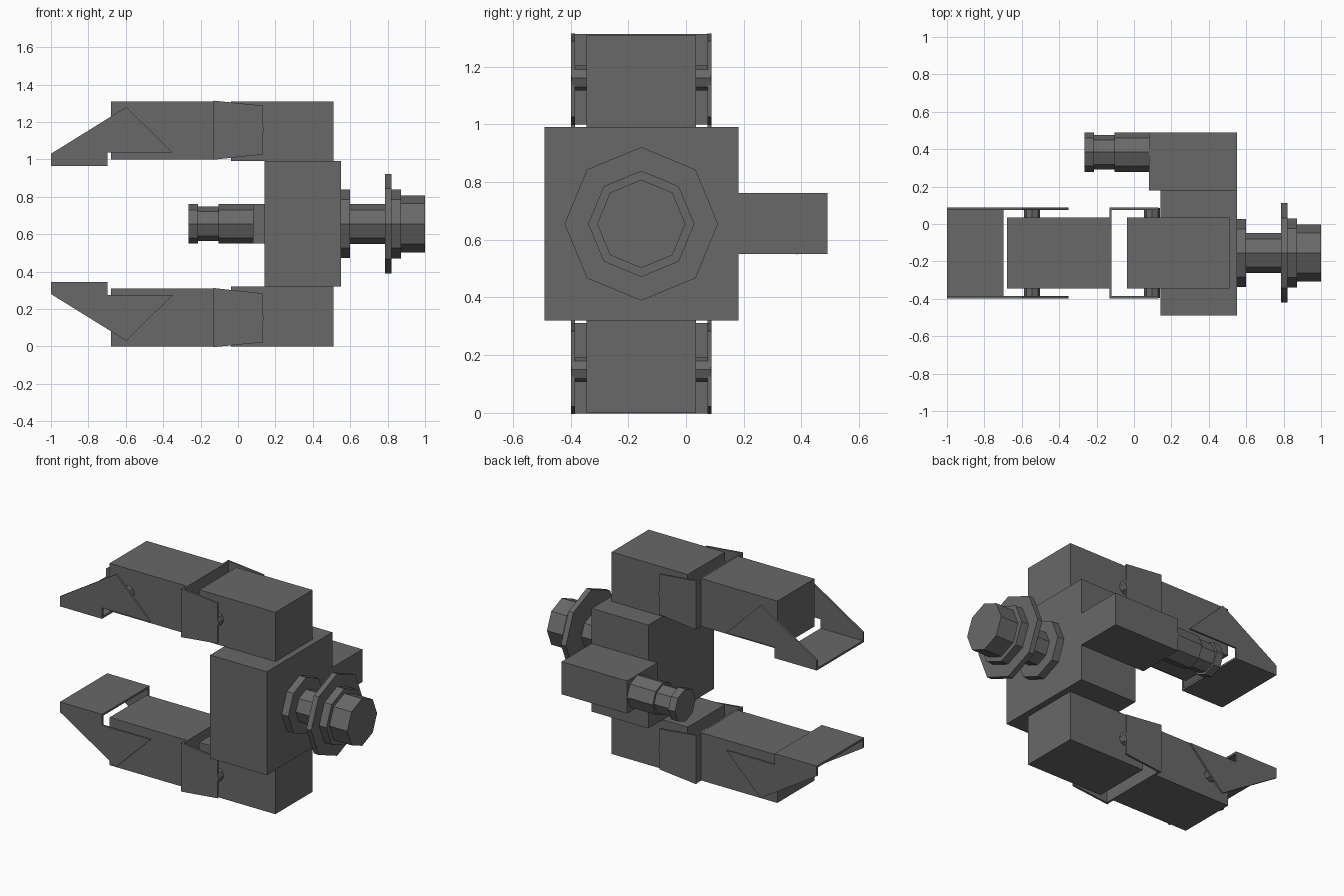
import bpy
import bmesh
import math

cube = bpy.data.objects.get("Cube")
if cube:
    bpy.data.objects.remove(cube, do_unlink=True)

# Single dark grey material
steel = bpy.data.materials.new("dark_grey")
steel.use_nodes = True
GREY = (0.14, 0.14, 0.14, 1.0)
steel.diffuse_color = GREY
steel.node_tree.nodes["Principled BSDF"].inputs["Base Color"].default_value = GREY

YC, ZC = -0.155, 0.655      # centre of the gripper across and in height
HALF = 0.243                # half width over the sheet-metal cheeks
SHEET = 0.013               # sheet thickness


def finish(name, bm):
    bmesh.ops.recalc_face_normals(bm, faces=bm.faces[:])
    mesh = bpy.data.meshes.new(name)
    bm.to_mesh(mesh)
    bm.free()
    mesh.materials.append(steel)
    obj = bpy.data.objects.new(name, mesh)
    bpy.context.collection.objects.link(obj)
    return obj


def add_prism(bm, outline, y0, y1):
    """Extrude an x-z outline from y0 to y1."""
    face = bm.faces.new([bm.verts.new((x, y0, z)) for x, z in outline])
    out = bmesh.ops.extrude_face_region(bm, geom=[face])
    verts = [v for v in out["geom"] if isinstance(v, bmesh.types.BMVert)]
    bmesh.ops.translate(bm, verts=verts, vec=(0, y1 - y0, 0))


def add_box(bm, x, y, z):
    add_prism(bm, [(x[0], z[0]), (x[1], z[0]), (x[1], z[1]), (x[0], z[1])], *y)


def box(name, x, y, z):
    bm = bmesh.new()
    add_box(bm, x, y, z)
    return finish(name, bm)


def octagon(cx, cz, r):
    return [(cx + r * math.cos(i * math.pi / 4), cz + r * math.sin(i * math.pi / 4))
            for i in range(8)]


def turned(name, y, z, profile):
    """Eight-sided stepped shaft along x from (x, radius) pairs, with capped ends."""
    bm = bmesh.new()
    rings = [[bm.verts.new((x, y + a, z + b)) for a, b in octagon(0, 0, r)]
             for x, r in profile]
    for r0, r1 in zip(rings, rings[1:]):
        for i in range(8):
            j = (i + 1) % 8
            bm.faces.new((r0[i], r0[j], r1[j], r1[i]))
    bm.faces.new(rings[0])
    bm.faces.new(rings[-1])
    return finish(name, bm)


# Central body and the block on its back
box("body", (0.143, 0.55), (-0.49, 0.182), (0.32, 0.99))
box("rear_block", (0.08, 0.55), (0.18, 0.49), (0.55, 0.762))

# Stepped mounting shaft and rear plug
turned("mounting_shaft", YC, ZC, [
    (0.55, 0.183), (0.598, 0.183), (0.598, 0.107), (0.785, 0.107),
    (0.785, 0.266), (0.82, 0.266), (0.82, 0.184), (0.872, 0.184),
    (0.872, 0.153), (1.0, 0.153)])
turned("rear_plug", 0.384, 0.655, [
    (-0.264, 0.106), (-0.214, 0.106), (-0.214, 0.092), (-0.104, 0.092),
    (-0.104, 0.106), (0.08, 0.106)])

# Outlines of the sheet-metal cheeks on the upper arm
HINGE = [(-0.132, 1.314), (0.13, 1.288), (0.13, 1.026), (-0.132, 0.998)]
TIP = [(-1.0, 0.965), (-1.0, 1.03), (-0.597, 1.28), (-0.35, 1.036),
       (-0.697, 1.036), (-0.697, 0.965)]

INNER = HALF - SHEET
BLOCK_Y = (YC - 0.19, YC + 0.19)

for side in ("upper", "lower"):
    def flip(z):
        return z if side == "upper" else 2 * ZC - z

    def span(a, b):
        return tuple(sorted((flip(a), flip(b))))

    # Solid arm segments
    box(side + "_arm_base", (-0.037, 0.51), BLOCK_Y, span(0.99, 1.31))
    box(side + "_arm_finger", (-0.68, -0.128), BLOCK_Y, span(1.0, 1.31))

    # Channel brackets: two cheeks joined by a web
    for name, outline, web_x, web_z in (
            ("_hinge_bracket", HINGE, (-0.132, -0.119), (0.999, 1.312)),
            ("_jaw_tip", TIP, (-1.0, -0.697), (0.965, 0.978))):
        bm = bmesh.new()
        pts = [(x, flip(z)) for x, z in outline]
        for s in (-1, 1):
            add_prism(bm, pts, YC + s * INNER, YC + s * HALF)
        add_box(bm, web_x, (YC - INNER, YC + INNER), span(*web_z))
        finish(side + name, bm)

    # Eight-sided pivot pins
    for name, x in (("_hinge_pin", 0.097), ("_tip_pin", -0.545)):
        bm = bmesh.new()
        add_prism(bm, octagon(x, flip(1.16), 0.043), YC - HALF + 0.002, YC + HALF - 0.002)
        finish(side + name, bm)
